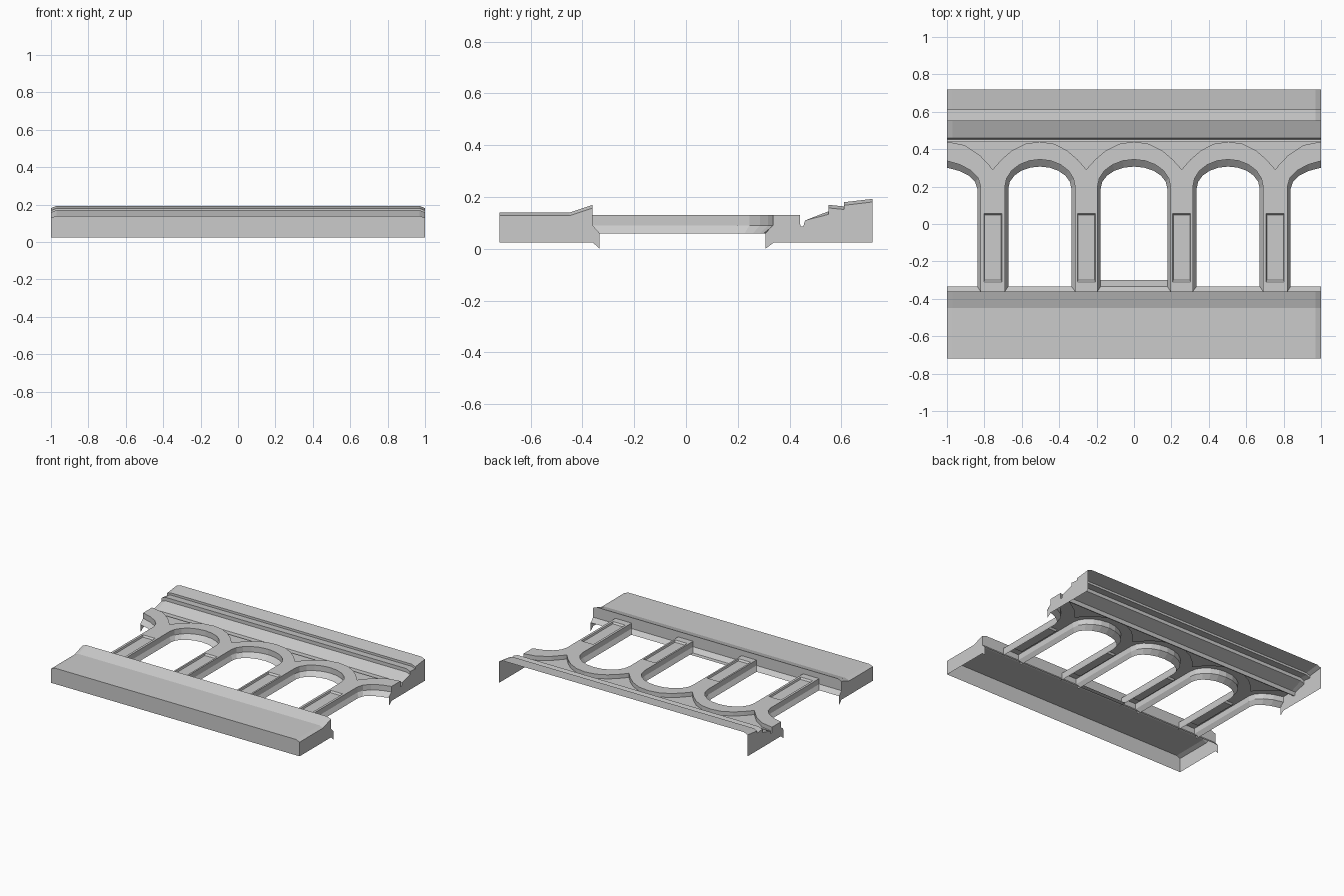
import bpy, bmesh
from math import cos, sin, radians

if "Cube" in bpy.data.objects:
    bpy.data.objects.remove(bpy.data.objects["Cube"])

TOP, MID, LOW, FLOOR = 0.13, 0.09, 0.06, 0.10


def finish(bm, name):
    """Turn a right-hand half into a mirrored object."""
    bmesh.ops.remove_doubles(bm, verts=bm.verts, dist=0.0005)
    bmesh.ops.dissolve_degenerate(bm, edges=bm.edges, dist=0.0002)
    bmesh.ops.recalc_face_normals(bm, faces=bm.faces)
    mesh = bpy.data.meshes.new(name)
    bm.to_mesh(mesh)
    bm.free()
    ob = bpy.data.objects.new(name, mesh)
    bpy.context.collection.objects.link(ob)
    mod = ob.modifiers.new("Mirror", 'MIRROR')
    mod.use_clip = True
    return ob


def face(bm, *pts):
    bm.faces.new([bm.verts.new(p) for p in pts])


def bridge(bm, a, b):
    for i in range(len(a) - 1):
        face(bm, a[i], a[i + 1], b[i + 1], b[i])


def extrude(bm, profile, cap_extra):
    """Run a y-z profile along x, dipping a little at the end, then cap it."""
    def row(x, dip):
        return [(x, y, z - (dip if z > 0.135 else 0)) for y, z in profile]
    rows = [row(0, 0), row(0.97, 0), row(1, 0.012)]
    for a, b in zip(rows, rows[1:]):
        bridge(bm, a, b)
    face(bm, *(rows[-1] + [(1, y, z) for y, z in cap_extra]))


# Lower sill: open underneath, chamfered inner lip
bm = bmesh.new()
extrude(bm, [(-0.72, 0.025), (-0.72, 0.14), (-0.45, 0.14), (-0.36, 0.17),
             (-0.36, MID), (-0.333, LOW)],
        [(-0.333, 0.0), (-0.36, 0.025)])
face(bm, (0, -0.333, LOW), (0.18, -0.333, LOW), (0.18, -0.30, LOW), (0, -0.30, LOW))
finish(bm, "lower_sill")

# Upper cornice: groove, slope and two steps, open at the back
bm = bmesh.new()
extrude(bm, [(0.72, 0.193), (0.61, 0.18), (0.61, 0.164), (0.55, 0.17), (0.55, 0.145),
             (0.46, 0.11), (0.452, 0.085), (0.442, 0.088), (0.44, FLOOR)],
        [(0.44, TOP), (0.335, TOP), (0.335, MID), (0.306, LOW),
         (0.306, 0.0), (0.34, 0.025), (0.72, 0.025)])
finish(bm, "upper_cornice")


def bay(bm, tops, bots, outs, ts, centre, half):
    """Arch band, its inner reveal and the sunken spandrel behind it."""
    c = [cos(radians(t)) for t in ts]
    s = [sin(radians(t)) for t in ts]
    def spread(r):
        return [r[0] + (r[1] - r[0]) * (k - c[0]) / (c[-1] - c[0]) for k in c]
    inner = [(x, 0.20 + 0.145 * k) for x, k in zip(spread(tops), s)]
    lower = [(x, 0.19 + 0.117 * k) for x, k in zip(spread(bots), s)]
    outer = [(x, 0.29 + 0.15 * (1 - min(1, abs(x - centre) / half) ** 2.2))
             for x in spread(outs)]
    def at(pts, z):
        return [(x, y, z) for x, y in pts]
    back = [(x, 0.44) for x, y in outer]
    bridge(bm, at(outer, TOP), at(inner, TOP))
    bridge(bm, at(inner, TOP), at(inner, MID))
    bridge(bm, at(inner, MID), at(lower, LOW))
    bridge(bm, at(outer, TOP), at(outer, FLOOR))
    bridge(bm, at(outer, FLOOR), at(back, FLOOR))


# Arches: half centre bay, full side bay, partial end bay
bm = bmesh.new()
bay(bm, (0, 0.195), (0, 0.178), (0, 0.255), [90, 72, 54, 36, 18, 0], 0, 0.255)
bay(bm, (0.315, 0.69), (0.335, 0.672), (0.255, 0.755),
    [180 - 18 * i for i in range(11)], 0.505, 0.25)
bay(bm, (0.82, 1), (0.838, 1), (0.755, 1), [180, 162, 144, 126, 109], 1, 0.245)
finish(bm, "arches")


def pillar(bm, xc, x0, x1, b0, b1):
    y0, y1 = -0.36, 0.20
    rect = [(x0, y0, TOP), (x1, y0, TOP), (x1, y1, TOP), (x0, y1, TOP)]
    def panel(w, ya, yb, z):
        return [(xc - w, ya, z), (xc + w, ya, z), (xc + w, yb, z), (xc - w, yb, z)]
    rim = panel(0.048, -0.31, 0.057, TOP)
    bed = panel(0.044, -0.30, 0.047, TOP - 0.012)
    bridge(bm, rect + rect[:1], rim + rim[:1])
    bridge(bm, rim + rim[:1], bed + bed[:1])
    face(bm, *bed)
    face(bm, (x0, y1, TOP), (x1, y1, TOP), (xc, 0.29, TOP))
    # side reveals
    for x, b in ((x0, b0), (x1, b1)):
        rows = [[(x, y0, TOP), (x, y1, TOP)], [(x, y0, MID), (x, y1, MID)],
                [(b, y0, LOW), (b, 0.19, LOW)]]
        bridge(bm, rows[0], rows[1])
        bridge(bm, rows[1], rows[2])


# Pillars with sunken panels
bm = bmesh.new()
pillar(bm, 0.255, 0.195, 0.315, 0.178, 0.335)
pillar(bm, 0.755, 0.69, 0.82, 0.672, 0.838)
finish(bm, "pillars")
